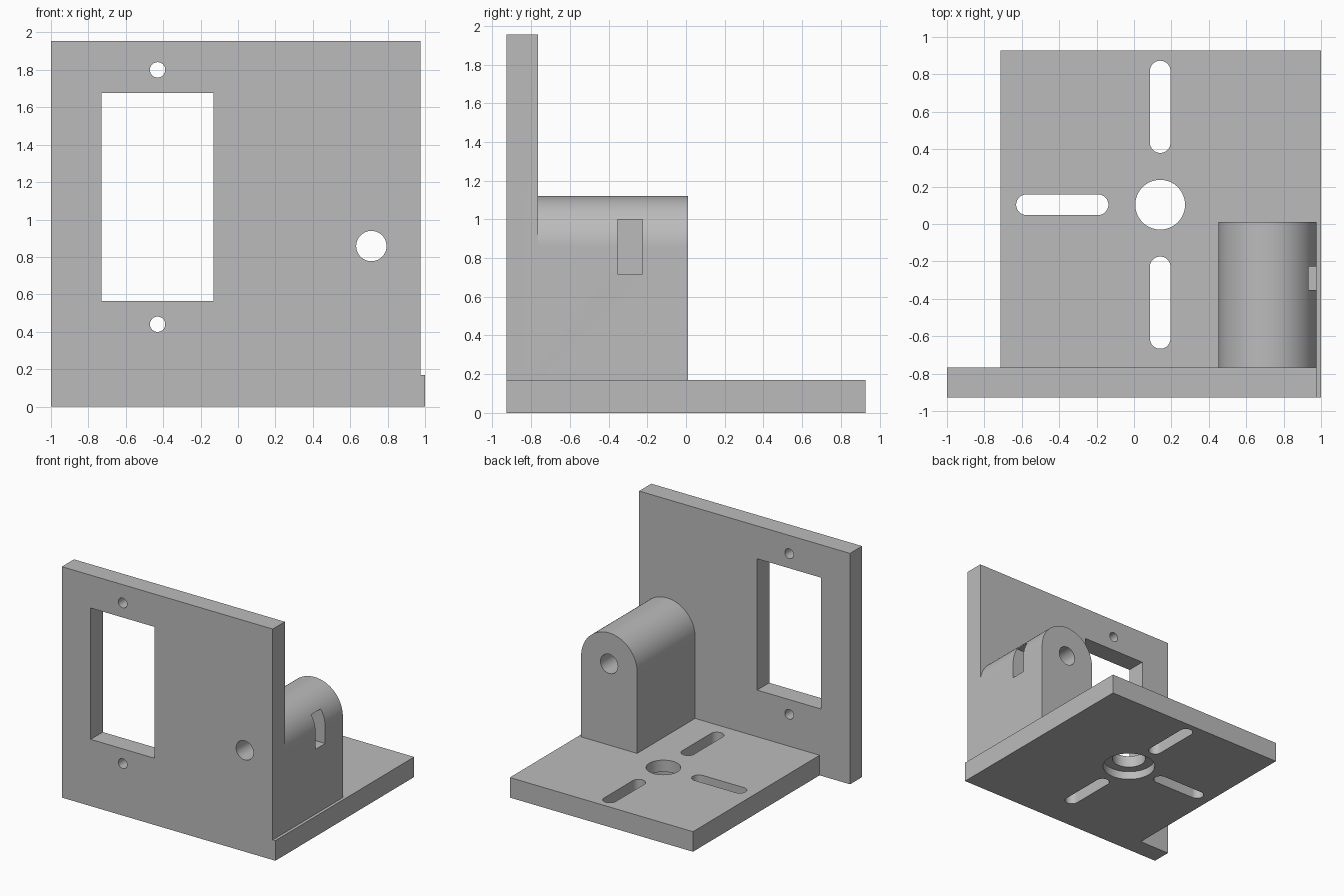
import bpy, bmesh, math

if "Cube" in bpy.data.objects:
    bpy.data.objects.remove(bpy.data.objects["Cube"], do_unlink=True)

grey = bpy.data.materials.new("plain grey")
grey.use_nodes = True
COLOUR = (0.5, 0.5, 0.5, 1)
grey.diffuse_color = COLOUR
grey.node_tree.nodes["Principled BSDF"].inputs["Base Color"].default_value = COLOUR


def prism(name, outline, axis, low, high):
    """Extrude a 2D outline along z (outline is x, y) or y (outline is x, z)."""
    bm = bmesh.new()
    place = (lambda a, b: (a, b, low)) if axis == "z" else (lambda a, b: (a, low, b))
    face = bm.faces.new([bm.verts.new(place(a, b)) for a, b in outline])
    grown = bmesh.ops.extrude_face_region(bm, geom=[face])
    shift = (0, 0, high - low) if axis == "z" else (0, high - low, 0)
    bmesh.ops.translate(bm, vec=shift, verts=[v for v in grown["geom"] if isinstance(v, bmesh.types.BMVert)])
    bmesh.ops.recalc_face_normals(bm, faces=bm.faces)
    mesh = bpy.data.meshes.new(name)
    bm.to_mesh(mesh)
    bm.free()
    mesh.materials.append(grey)
    obj = bpy.data.objects.new(name, mesh)
    bpy.context.collection.objects.link(obj)
    return obj


def rect(x0, x1, b0, b1):
    return [(x0, b0), (x1, b0), (x1, b1), (x0, b1)]


def arc(cx, cy, r, start, end, steps):
    angles = [math.radians(start + (end - start) * i / steps) for i in range(steps + 1)]
    return [(cx + r * math.cos(a), cy + r * math.sin(a)) for a in angles]


def circle(cx, cy, r):
    return arc(cx, cy, r, 0, 360, 64)[:-1]


def combine(target, tool, operation):
    """Apply a boolean, then discard the tool."""
    mod = target.modifiers.new(tool.name, "BOOLEAN")
    mod.operation, mod.object, mod.solver = operation, tool, "EXACT"
    bpy.context.view_layer.objects.active = target
    bpy.ops.object.modifier_apply(modifier=mod.name)
    bpy.data.objects.remove(tool, do_unlink=True)


FRONT, BACK, WALL_BACK = -0.928, 0.928, -0.766
SIDE, FLOOR = 0.975, 0.17
PIVOT_X, PIVOT_Z, ROUND = 0.713, 0.858, 0.262
HUB_X, HUB_Y, SLOT_R = 0.14, 0.103, 0.055

# Solid parts: upright plate, base plate, round-topped shaft block
bracket = prism("bracket", rect(-1, SIDE, 0, 1.955), "y", FRONT, WALL_BACK)
base = prism("base_plate", rect(-0.715, 1, FRONT, BACK), "z", 0, FLOOR)
profile = [(PIVOT_X - ROUND, 0.1), (SIDE, 0.1)] + arc(PIVOT_X, PIVOT_Z, ROUND, 0, 180, 48)
block = prism("shaft_block", profile, "y", FRONT + 0.08, 0.01)
combine(bracket, base, "UNION")
combine(bracket, block, "UNION")

# Openings in the upright plate and shaft block
cutters = [
    prism("window", rect(-0.73, -0.13, 0.565, 1.677), "y", -1, -0.7),
    prism("shaft_hole", circle(PIVOT_X, PIVOT_Z, 0.081), "y", -1, 0.1),
    prism("nut_pocket", rect(0.57, 1.1, -0.354, -0.226), "z", 0.718, 1.0),
]
for z in (0.44, 1.8):
    cutters.append(prism("screw_hole", circle(-0.43, z, 0.041), "y", -1, -0.7))

# Hub hole with a counterbore underneath
cutters.append(prism("hub_hole", circle(HUB_X, HUB_Y, 0.133), "z", -0.1, 0.3))
cutters.append(prism("counterbore", circle(HUB_X, HUB_Y, 0.208), "z", -0.1, 0.07))

# Three adjustment slots around the hub, spaced a quarter turn apart
for turn in (90, 180, 270):
    a = math.radians(turn)
    near, far = [(HUB_X + d * math.cos(a), HUB_Y + d * math.sin(a)) for d in (0.332, 0.715)]
    outline = arc(*far, SLOT_R, turn - 90, turn + 90, 24) + arc(*near, SLOT_R, turn + 90, turn + 270, 24)
    cutters.append(prism("slot", outline, "z", -0.1, 0.3))

for cutter in cutters:
    combine(bracket, cutter, "DIFFERENCE")

# Smooth curved walls, crisp edges
bpy.ops.object.select_all(action="DESELECT")
bracket.select_set(True)
bpy.context.view_layer.objects.active = bracket
bpy.ops.object.shade_smooth_by_angle(angle=math.radians(30))
